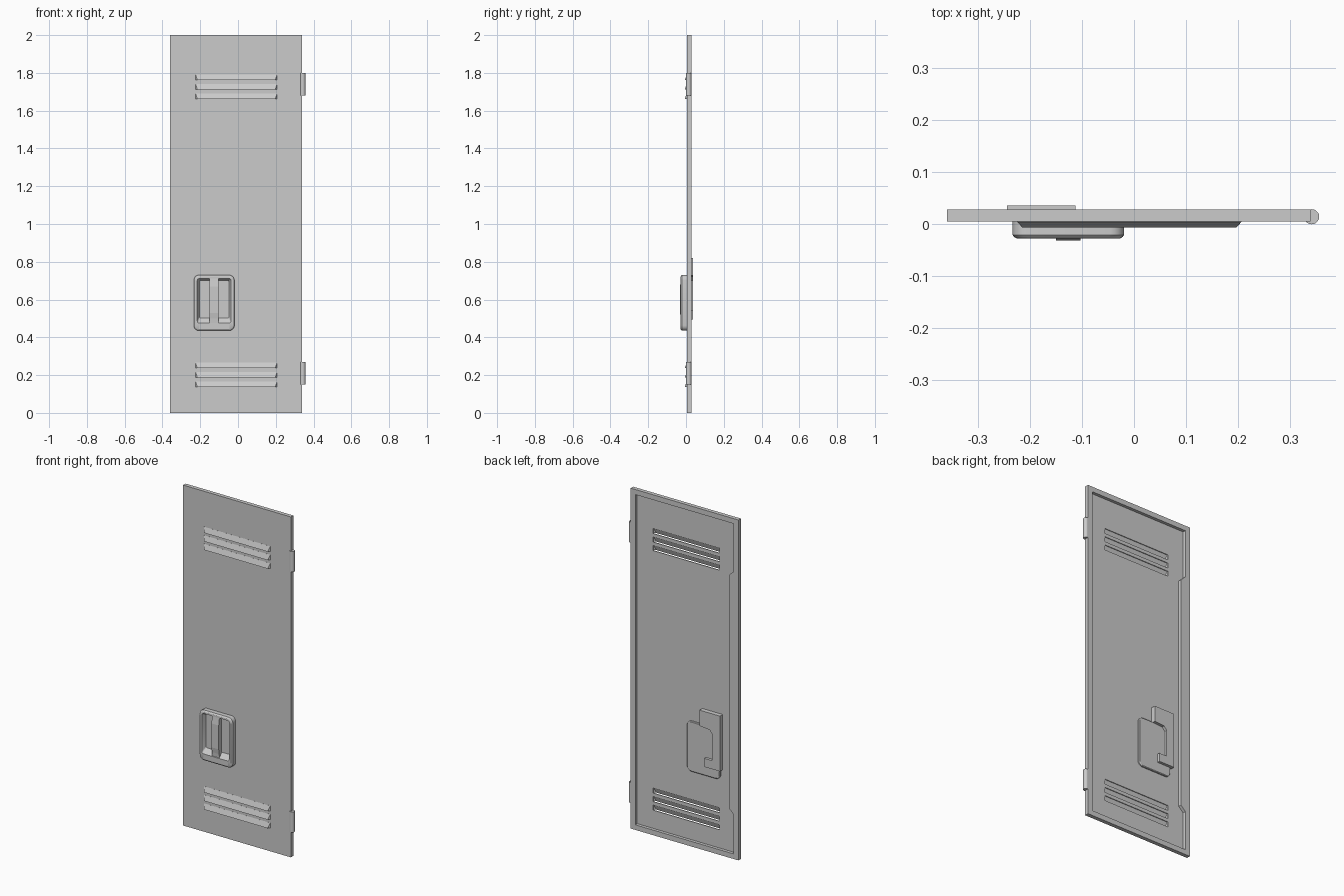
import bpy, bmesh, math

if "Cube" in bpy.data.objects:
    bpy.data.objects.remove(bpy.data.objects["Cube"])

grey = bpy.data.materials.new("painted_steel")
grey.diffuse_color = (0.6, 0.6, 0.6, 1)
grey.use_nodes = True
grey.node_tree.nodes["Principled BSDF"].inputs["Base Color"].default_value = grey.diffuse_color


def finish(name, bm, smooth=False):
    bmesh.ops.remove_doubles(bm, verts=bm.verts, dist=1e-5)
    bmesh.ops.recalc_face_normals(bm, faces=bm.faces)
    me = bpy.data.meshes.new(name)
    bm.to_mesh(me)
    bm.free()
    me.materials.append(grey)
    ob = bpy.data.objects.new(name, me)
    bpy.context.collection.objects.link(ob)
    if smooth:
        bpy.context.view_layer.objects.active = ob
        ob.select_set(True)
        bpy.ops.object.shade_smooth_by_angle(angle=math.radians(30))
        ob.select_set(False)
    return ob


def loft(name, rings, caps=True, wrap=False, smooth=False):
    """Skin a list of (xz outline, y) rings that share a point count."""
    bm = bmesh.new()
    vs = [[bm.verts.new((x, y, z)) for x, z in pts] for pts, y in rings]
    pairs = list(zip(vs, vs[1:])) + ([(vs[-1], vs[0])] if wrap else [])
    n = len(vs[0])
    for a, b in pairs:
        for i in range(n):
            j = (i + 1) % n
            bm.faces.new((a[i], a[j], b[j], b[i]))
    if caps:
        bm.faces.new(vs[0])
        bm.faces.new(vs[-1])
    return finish(name, bm, smooth)


def rounded(x0, x1, z0, z1, r, seg=5):
    pts = []
    for cx, cz, a in ((x1 - r, z1 - r, 0), (x0 + r, z1 - r, 90),
                      (x0 + r, z0 + r, 180), (x1 - r, z0 + r, 270)):
        for i in range(seg + 1):
            t = math.radians(a + 90 * i / seg)
            pts.append((cx + r * math.cos(t), cz + r * math.sin(t)))
    return pts


L, R, H = -0.36, 0.34, 2.0
FRONT, SHEET, BACK = 0.005, 0.010, 0.028
SX0, SX1 = -0.225, 0.207
slots = [(base + 0.05 * i, base + 0.05 * i + 0.03)
         for base in (0.137, 1.662) for i in range(3)]

# Door sheet with louver slots left open
bm = bmesh.new()
xs = [L, SX0, SX1, R]
zs = [0] + [z for s in slots for z in s] + [H]
for i in range(3):
    for k in range(len(zs) - 1):
        if i == 1 and k % 2 == 1:
            continue
        bm.faces.new([bm.verts.new((x, FRONT, z)) for x, z in (
            (xs[i], zs[k]), (xs[i + 1], zs[k]),
            (xs[i + 1], zs[k + 1]), (xs[i], zs[k + 1]))])
bmesh.ops.remove_doubles(bm, verts=bm.verts, dist=1e-5)
ret = bmesh.ops.extrude_face_region(bm, geom=bm.faces[:], use_keep_orig=True)
for v in ret["geom"]:
    if isinstance(v, bmesh.types.BMVert):
        v.co.y = SHEET
finish("door_sheet", bm)

# Folded rim, wider along the middle of the latch side
w = 0.03
outer = [(L, 0), (R, 0), (R, H), (L, H), (L, 1.69), (L, 1.66), (L, 0.29), (L, 0.26)]
inner = [(L + w, w), (R - w, w), (R - w, H - w), (L + w, H - w),
         (L + w, 1.69), (L + 0.061, 1.66), (L + 0.061, 0.29), (L + w, 0.26)]
loft("door_rim", [(outer, FRONT), (outer, BACK), (inner, BACK), (inner, FRONT)],
     caps=False, wrap=True)

# Louver hoods, open along the bottom
for n, (z0, z1) in enumerate(slots):
    bm = bmesh.new()
    a, b = [bm.verts.new((x, FRONT, z1)) for x in (SX0, SX1)]
    c, d = [bm.verts.new((x, -0.006, z0)) for x in (SX0 + 0.01, SX1 - 0.01)]
    e, f = [bm.verts.new((x, FRONT, z0)) for x in (SX0, SX1)]
    for face in ((a, c, d, b), (a, e, c), (b, d, f)):
        bm.faces.new(face)
    hood = finish("louver_hood_%d" % (n + 1), bm)
    mod = hood.modifiers.new("thickness", 'SOLIDIFY')
    mod.thickness = 0.0015
    mod.offset = 0

# Handle housing with a sloped pocket
X0, X1, Z0, Z1 = -0.234, -0.019, 0.435, 0.73
loft("handle_housing", [
    (rounded(X0, X1, Z0, Z1, 0.028), 0.006),
    (rounded(X0, X1, Z0, Z1, 0.028), -0.021),
    (rounded(X0 + 0.003, X1 - 0.003, Z0 + 0.003, Z1 - 0.003, 0.026), -0.025),
    (rounded(X0 + 0.008, X1 - 0.008, Z0 + 0.008, Z1 - 0.008, 0.022), -0.028),
    (rounded(-0.216, -0.037, 0.475, 0.712, 0.012), -0.028),
    (rounded(-0.205, -0.048, 0.503, 0.700, 0.006), -0.004)], smooth=True)

# Pull bar bridging the pocket, slightly bowed
bm = bmesh.new()
prof = [(-0.026, 0.475), (-0.0275, 0.50), (-0.032, 0.53), (-0.032, 0.67),
        (-0.0275, 0.70), (-0.026, 0.712), (-0.004, 0.712), (-0.004, 0.475)]
side = [[bm.verts.new((x, y, z)) for y, z in prof] for x in (-0.150, -0.103)]
for i in range(len(prof)):
    j = (i + 1) % len(prof)
    bm.faces.new((side[0][i], side[0][j], side[1][j], side[1][i]))
bm.faces.new(side[0])
bm.faces.new(side[1])
finish("pull_bar", bm)

# Back of the handle cup
loft("cup_back", [
    (rounded(X0, X1, Z0, Z1, 0.028), 0.009),
    (rounded(X0, X1, Z0, Z1, 0.028), 0.017),
    (rounded(X0 + 0.004, X1 - 0.004, Z0 + 0.004, Z1 - 0.004, 0.025), 0.020)],
    smooth=True)

# Hooked latch plate
hook = [(-0.245, 0.495), (-0.145, 0.495), (-0.145, 0.545), (-0.195, 0.545),
        (-0.195, 0.70), (-0.178, 0.722), (-0.113, 0.727), (-0.113, 0.82),
        (-0.245, 0.82)]
loft("latch_plate", [(hook, 0.009), (hook, 0.036)])

# Hinge barrels
for name, zc in (("lower_hinge", 0.21), ("upper_hinge", 1.74)):
    bm = bmesh.new()
    bmesh.ops.create_cone(bm, cap_ends=True, segments=20, radius1=0.0145,
                          radius2=0.0145, depth=0.12)
    bmesh.ops.translate(bm, verts=bm.verts, vec=(0.3425, 0.014, zc))
    finish(name, bm, True)
